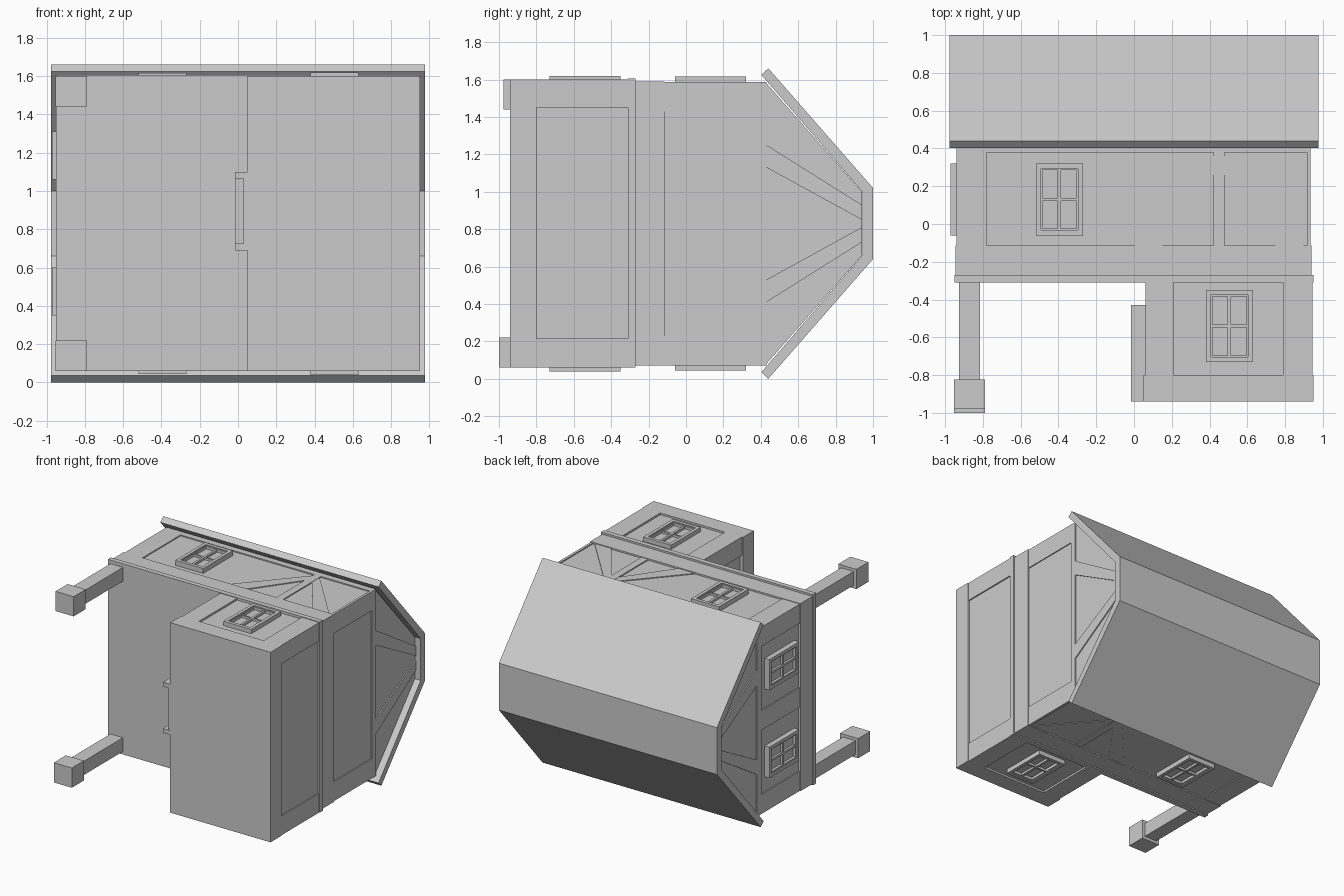
import bpy, bmesh

if "Cube" in bpy.data.objects:
    bpy.data.objects.remove(bpy.data.objects["Cube"])

MID = 0.83  # depth symmetry plane of the house (z)

# wall coordinates: u along the wall, v = house height (y), w outward
FACES = {
    "top": lambda u, v, w: (u, v, w),
    "bottom": lambda u, v, w: (u, v, 2 * MID - w),
    "right": lambda u, v, w: (w, v, u),
    "left": lambda u, v, w: (-w, v, u),
}


def prism(face, pts, w0, w1):
    f = FACES[face]
    return [f(u, v, w0) for u, v in pts], [f(u, v, w1) for u, v in pts]


def bar(face, u0, u1, v0, v1, w0, w1):
    return prism(face, [(u0, v0), (u1, v0), (u1, v1), (u0, v1)], w0, w1)


def box(x0, x1, y0, y1, z0, z1):
    return bar("top", x0, x1, y0, y1, z0, z1)


def make(name, parts):
    bm = bmesh.new()
    for a, b in parts:
        va = [bm.verts.new(p) for p in a]
        vb = [bm.verts.new(p) for p in b]
        n = len(va)
        bm.faces.new(va)
        bm.faces.new(vb[::-1])
        for i in range(n):
            bm.faces.new((va[i], vb[i], vb[(i + 1) % n], va[(i + 1) % n]))
    bmesh.ops.recalc_face_normals(bm, faces=bm.faces)
    me = bpy.data.meshes.new(name)
    bm.to_mesh(me)
    bm.free()
    ob = bpy.data.objects.new(name, me)
    bpy.context.collection.objects.link(ob)
    return ob


def ring(face, u0, u1, v0, v1, t, w0, w1):
    return [bar(face, u0, u0 + t, v0, v1, w0, w1),
            bar(face, u1 - t, u1, v0, v1, w0, w1),
            bar(face, u0 + t, u1 - t, v0, v0 + t, w0, w1),
            bar(face, u0 + t, u1 - t, v1 - t, v1, w0, w1)]


def window(face, uc, vc, w):
    # outer casing, thin sash, cross bars and pane
    u0, u1, v0, v1 = uc - .125, uc + .125, vc - .19, vc + .19
    make("window_casing", ring(face, u0, u1, v0, v1, .027, w - .05, w))
    s = ring(face, u0 + .027, u1 - .027, v0 + .027, v1 - .027, .008, w - .05, w - .008)
    s += [bar(face, uc - .009, uc + .009, v0 + .03, v1 - .03, w - .05, w - .012),
          bar(face, u0 + .03, u1 - .03, vc - .007, vc + .007, w - .05, w - .012)]
    make("window_sash", s)
    make("window_pane", [bar(face, u0 + .02, u1 - .02, v0 + .02, v1 - .02, w - .05, w - .03)])


# ground storey
make("lower_walls", [box(.075, .935, -.92, -.28, .075, 1.585)])
make("lower_sill", [box(.05, .95, -.94, -.80, .06, 1.60)])
make("lower_corner_posts", [box(x0, x1, -.80, -.29, z0, z1)
                            for x0, x1 in ((.06, .21), (.79, .945))
                            for z0, z1 in ((.06, .215), (1.45, 1.60))])

# floor band between storeys
make("floor_band", [box(-.95, .95, -.31, -.27, .06, 1.605)])

# upper storey
make("upper_walls", [box(-.93, .927, -.29, .43, .08, 1.577)])
make("upper_sill", [box(-.945, .94, -.27, -.115, .07, 1.59)])
make("upper_top_beam", [box(-.94, .935, .378, .43, .072, 1.586)])
make("upper_corner_posts", [box(x0, x1, -.115, .378, z0, z1)
                            for x0, x1 in ((-.94, -.78), (.915, .935))
                            for z0, z1 in ((.072, .23), (1.43, 1.586))])
make("left_middle_post", [bar("left", MID - .08, MID + .08, -.115, .378, .90, .94)])

# post and slanted braces on both long walls
for face in ("top", "bottom"):
    make("wall_post", [bar(face, .42, .48, -.115, .378, 1.55, 1.586)])
    make("wall_braces", [
        prism(face, [(.0, -.115), (.15, -.115), (.42, .26), (.42, .36)], 1.55, 1.584),
        prism(face, [(.90, -.115), (.75, -.115), (.48, .26), (.48, .36)], 1.55, 1.584)])

# gable ends with an inverted V of braces
gable = [(.08, .43), (1.58, .43), (1.0, .94), (.66, .94)]
make("gable_wall", [prism("right", gable, -.927, .927)])
for face in ("left", "right"):
    make("gable_braces", [
        prism(face, [(MID + s * .30, .43), (MID + s * .42, .43),
                     (MID + s * .10, .94), (MID + s * .02, .94)], .91, .936)
        for s in (-1, 1)])

# three-sided roof shell
make("roof", [prism("right", [(0, .44), (.64, 1.0), (1.02, 1.0), (1.66, .44),
                              (1.625, .403), (1.0, .943), (.66, .943), (.035, .403)], -.978, .978)])

# porch posts and feet
for z, foot in ((.14, -1.0), (1.52, -.977)):
    make("porch_post", [box(-.927, -.815, -.95, -.29, z - .056, z + .056)])
    make("porch_foot", [box(-.952, -.79, foot, foot + .155, z - .08, z + .08)])

# windows
for face in ("top", "bottom"):
    window(face, -.395, .13, 1.617)
    window(face, .505, -.54, 1.62)
for u in (MID - .355, MID + .355):
    window("left", u, .13, .972)

# door on the inner wall of the ground storey
make("door_frame", [bar("left", .69, .725, -.94, -.43, -.08, .015),
                    bar("left", 1.065, 1.10, -.94, -.43, -.08, .015),
                    bar("left", .725, 1.065, -.465, -.43, -.08, .015)])
make("door_leaf", [bar("left", .72, 1.07, -.935, -.45, -.08, -.03)])
